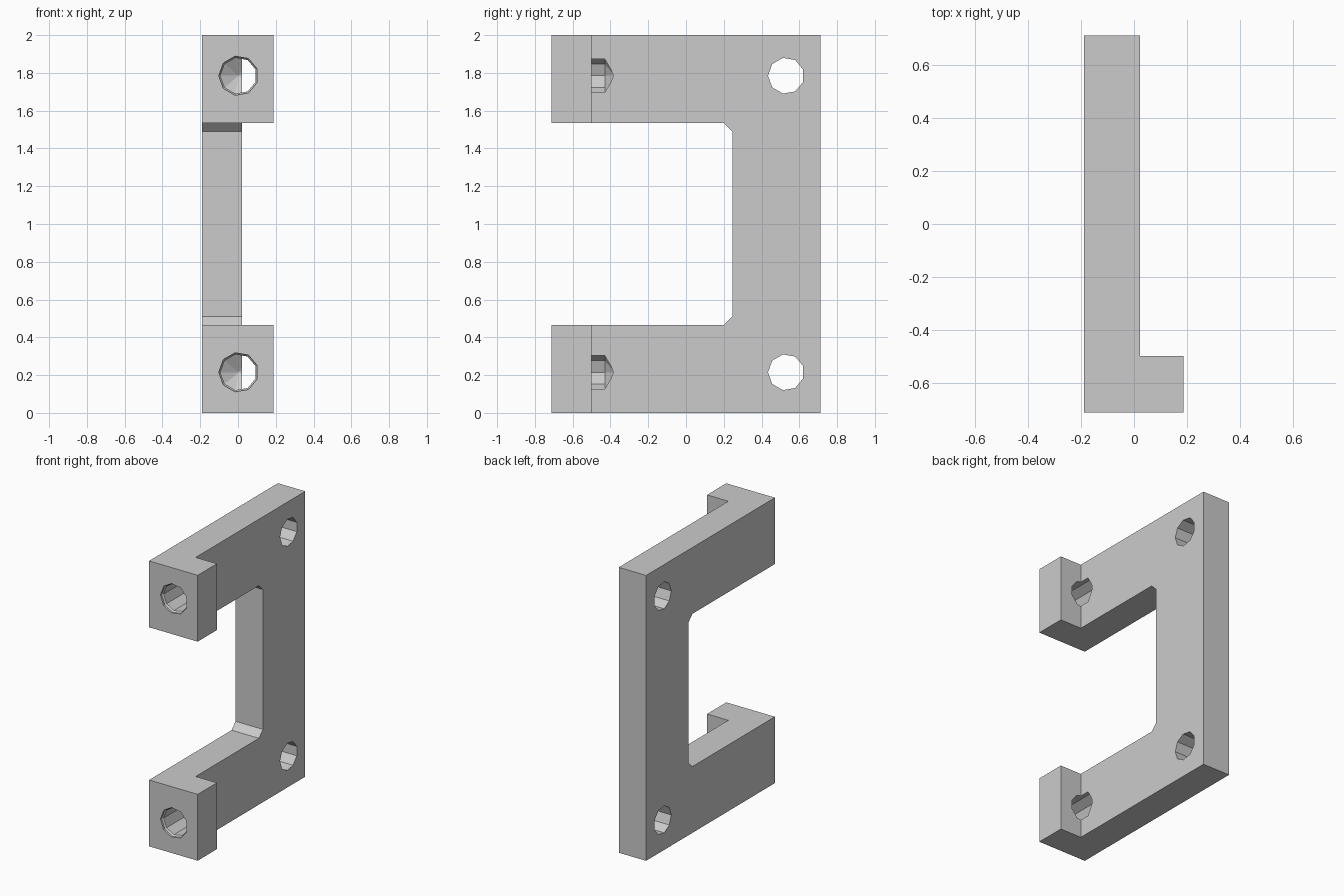
import bpy
import bmesh
import math
from mathutils import Matrix, Vector

cube = bpy.data.objects.get("Cube")
if cube:
    bpy.data.objects.remove(cube, do_unlink=True)

grey = bpy.data.materials.new("plain_grey")
grey.use_nodes = True
GREY = (0.6, 0.6, 0.6, 1)
grey.diffuse_color = GREY
grey.node_tree.nodes["Principled BSDF"].inputs["Base Color"].default_value = GREY

LEFT, FACE, LIP = -0.19, 0.022, 0.187     # x of plate back, plate face, lip end
FRONT, STEP, BACK = -0.713, -0.5, 0.713   # y of front, lip rear, plate rear
LOW, HIGH, INNER, CUT = 0.465, 1.535, 0.245, 0.045
HOLE_HEIGHTS = (0.215, 1.785)


def make_object(name, bm):
    bmesh.ops.recalc_face_normals(bm, faces=bm.faces[:])
    mesh = bpy.data.meshes.new(name)
    bm.to_mesh(mesh)
    bm.free()
    mesh.materials.append(grey)
    obj = bpy.data.objects.new(name, mesh)
    bpy.context.collection.objects.link(obj)
    return obj


def extrude(name, points, offset):
    bm = bmesh.new()
    face = bm.faces.new([bm.verts.new(p) for p in points])
    new = bmesh.ops.extrude_face_region(bm, geom=[face])["geom"]
    bmesh.ops.translate(bm, vec=Vector(offset),
                        verts=[g for g in new if isinstance(g, bmesh.types.BMVert)])
    return make_object(name, bm)


def boolean(obj, other, operation):
    mod = obj.modifiers.new(operation.title(), "BOOLEAN")
    mod.object, mod.operation, mod.solver = other, operation, "EXACT"
    bpy.context.view_layer.objects.active = obj
    bpy.ops.object.modifier_apply(modifier=mod.name)
    bpy.data.objects.remove(other, do_unlink=True)


def ring(bm, radius, place, sides):
    return [bm.verts.new(place(radius * math.cos(a), radius * math.sin(a)))
            for a in (math.tau * (i + 0.5) / sides for i in range(sides))]


def drill(name, sections, sides):
    """Closed cutter through (radius, placing function) sections."""
    bm = bmesh.new()
    rings = [ring(bm, r, place, sides) for r, place in sections]
    for a, b in zip(rings, rings[1:]):
        for i in range(sides):
            j = (i + 1) % sides
            bm.faces.new((a[i], a[j], b[j], b[i]))
    bm.faces.new(rings[0])
    bm.faces.new(rings[-1])
    bmesh.ops.remove_doubles(bm, verts=bm.verts[:], dist=0.0001)
    obj = make_object(name, bm)
    obj.hide_render = True
    return obj


# C-shaped plate with chamfered inner corners
outline = [(FRONT, 0), (BACK, 0), (BACK, 2), (FRONT, 2),
           (FRONT, HIGH), (INNER - CUT, HIGH), (INNER, HIGH - CUT),
           (INNER, LOW + CUT), (INNER - CUT, LOW), (FRONT, LOW)]
bracket = extrude("bracket", [(LEFT, y, z) for y, z in outline], (FACE - LEFT, 0, 0))

# Lips at the front end of both arms
for bottom, top in ((0, LOW), (HIGH, 2)):
    corners = [(FRONT, bottom), (STEP, bottom), (STEP, top), (FRONT, top)]
    lip = extrude("lip", [(FACE - 0.05, y, z) for y, z in corners], (LIP - FACE + 0.05, 0, 0))
    boolean(bracket, lip, "UNION")

# Mounting holes through the plate, and pointed bores into the lips
for h in HOLE_HEIGHTS:
    through = [(0.096, lambda u, v, x=x: (x, 0.53 + u, h + v)) for x in (-0.4, 0.4)]
    boolean(bracket, drill("mounting_hole_cutter", through, 9), "DIFFERENCE")
    depths = ((0.105, -0.8), (0.105, -0.7), (0.096, -0.69), (0.096, -0.43), (0.004, -0.378))
    bore = [(r, lambda u, v, y=y: (0.003 + u, y, h + v)) for r, y in depths]
    boolean(bracket, drill("bore_cutter", bore, 9), "DIFFERENCE")
